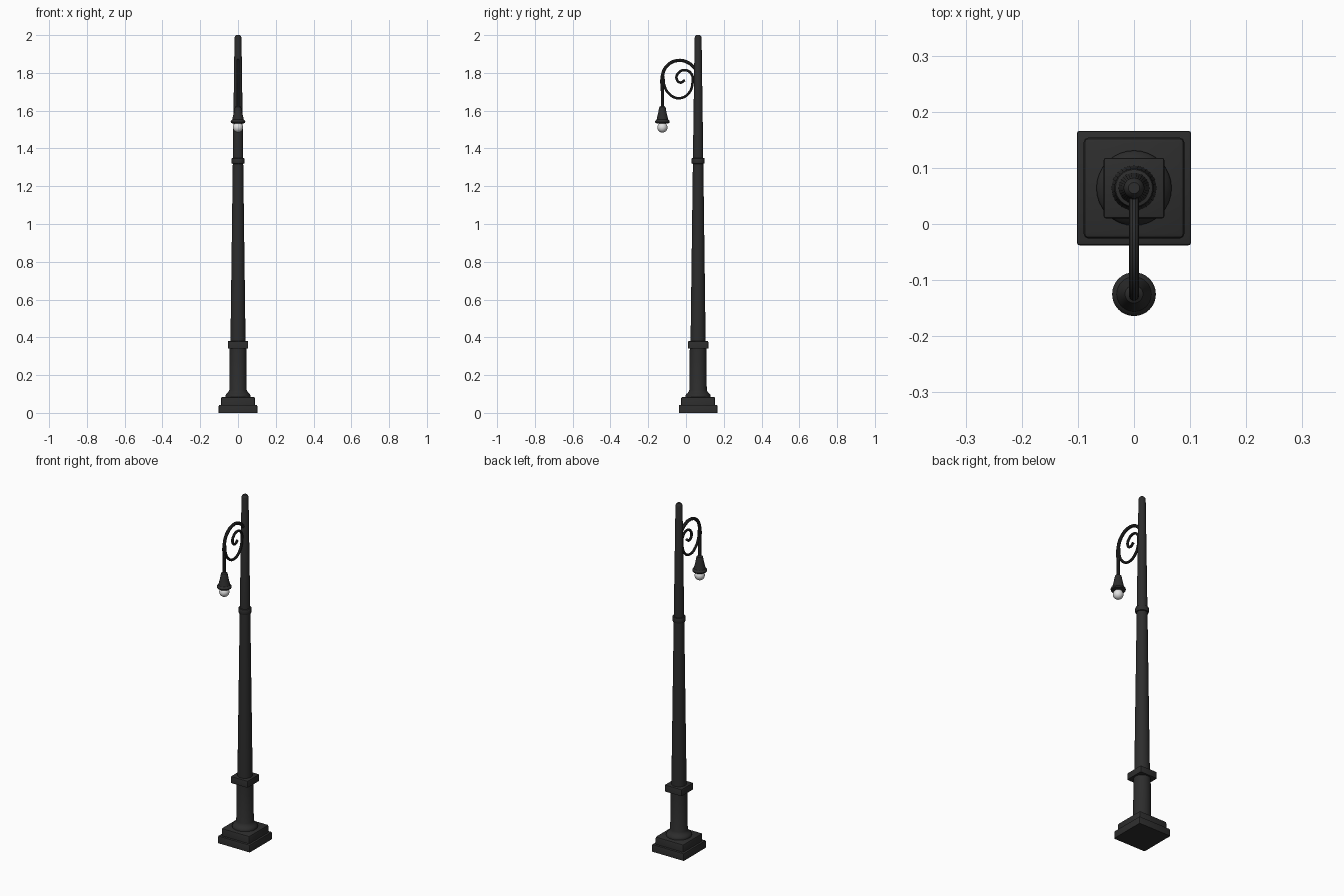
import bpy, bmesh, math

if "Cube" in bpy.data.objects:
    bpy.data.objects.remove(bpy.data.objects["Cube"])

POLE_Y, LAMP_Y = 0.064, -0.125

def material(name, rgb):
    m = bpy.data.materials.new(name)
    m.diffuse_color = (*rgb, 1)
    m.use_nodes = True
    m.node_tree.nodes["Principled BSDF"].inputs["Base Color"].default_value = m.diffuse_color
    return m

IRON = material("dark iron", (0.026, 0.026, 0.026))
GLASS = material("pale glass", (0.75, 0.75, 0.75))

def finish(ob, mat, smooth=True):
    ob.data.materials.append(mat)
    if smooth:
        bpy.ops.object.select_all(action='DESELECT')
        ob.select_set(True)
        bpy.context.view_layer.objects.active = ob
        bpy.ops.object.shade_smooth_by_angle(angle=math.radians(35))
    return ob

def add_bmesh(name, bm):
    bmesh.ops.recalc_face_normals(bm, faces=bm.faces)
    me = bpy.data.meshes.new(name)
    bm.to_mesh(me)
    bm.free()
    ob = bpy.data.objects.new(name, me)
    bpy.context.collection.objects.link(ob)
    return ob

def lathe(name, profile, y, mat, n=32):
    """Closed turned shape from (radius, height) points."""
    bm = bmesh.new()
    rings = [[bm.verts.new((r * math.cos(2 * math.pi * i / n), y + r * math.sin(2 * math.pi * i / n), z))
              for i in range(n)] for r, z in profile]
    for a, b in zip(rings, rings[1:]):
        for i in range(n):
            bm.faces.new((a[i], a[(i + 1) % n], b[(i + 1) % n], b[i]))
    bm.faces.new(rings[0])
    bm.faces.new(rings[-1])
    return finish(add_bmesh(name, bm), mat)

def block(name, half, z0, z1, bevel):
    """Square slab with bevelled edges."""
    bm = bmesh.new()
    bmesh.ops.create_cube(bm, size=1)
    for v in bm.verts:
        v.co = (v.co.x * 2 * half, POLE_Y + v.co.y * 2 * half, z0 + (v.co.z + .5) * (z1 - z0))
    edges = [e for e in bm.edges if max(v.co.z for v in e.verts) > z0 + 1e-4]
    bmesh.ops.bevel(bm, geom=edges, offset=bevel, segments=2, affect='EDGES', profile=0.5)
    return finish(add_bmesh(name, bm), IRON)

def tube(name, pts, radius):
    """Round bar following (y, z) points."""
    cu = bpy.data.curves.new(name + "_path", 'CURVE')
    cu.dimensions = '3D'
    cu.bevel_depth = radius
    cu.bevel_resolution = 3
    cu.use_fill_caps = True
    cu.resolution_u = 8
    sp = cu.splines.new('BEZIER')
    sp.bezier_points.add(len(pts) - 1)
    for p, (y, z) in zip(sp.bezier_points, pts):
        p.co = (0, y, z)
        p.handle_left_type = p.handle_right_type = 'AUTO'
    tmp = bpy.data.objects.new(name + "_tmp", cu)
    bpy.context.collection.objects.link(tmp)
    me = bpy.data.meshes.new_from_object(tmp.evaluated_get(bpy.context.evaluated_depsgraph_get()))
    bpy.data.objects.remove(tmp)
    ob = bpy.data.objects.new(name, me)
    bpy.context.collection.objects.link(ob)
    me.materials.clear()
    return finish(ob, IRON)

# stepped square base
block("base_plinth", 0.102, 0.0, 0.042, 0.005)
block("base_step", 0.09, 0.04, 0.085, 0.009)

# lower column with flared foot
lathe("lower_column", [(0.067, 0.08), (0.067, 0.09), (0.064, 0.098), (0.057, 0.104),
                       (0.05, 0.112), (0.046, 0.122), (0.044, 0.35)], POLE_Y, IRON)
block("square_collar", 0.054, 0.342, 0.38, 0.004)

# tapered pole with rounded tip
lathe("pole", [(0.040, 0.375), (0.0275, 1.335), (0.0185, 1.985), (0.016, 1.994), (0.010, 2.0)],
      POLE_Y, IRON)
lathe("upper_collar", [(0.027, 1.318), (0.033, 1.32), (0.035, 1.325), (0.035, 1.343),
                       (0.033, 1.348), (0.025, 1.35)], POLE_Y, IRON)

# hooked arm from the pole over to the lamp
tube("hanging_arm", [(-0.125, 1.60), (-0.125, 1.70), (-0.125, 1.785), (-0.10, 1.838), (-0.04, 1.866),
                     (0.015, 1.852), (0.055, 1.815)], 0.009)

# decorative scroll under the arm
tube("scroll", [(-0.120, 1.785), (-0.115, 1.735), (-0.088, 1.688), (-0.038, 1.666), (0.012, 1.69),
                (0.035, 1.75), (0.027, 1.797), (-0.008, 1.815), (-0.040, 1.80), (-0.05, 1.77),
                (-0.03, 1.749), (-0.006, 1.762)], 0.007)

# lamp shade and globe
lathe("lamp_shade", [(0.009, 1.625), (0.016, 1.62), (0.019, 1.608), (0.022, 1.59), (0.031, 1.552),
                     (0.037, 1.547), (0.039, 1.541), (0.037, 1.535), (0.028, 1.532)], LAMP_Y, IRON)
R, CZ = 0.027, 1.511
lathe("lamp_globe", [(max(R * math.sin(a), 0.0005), CZ - R * math.cos(a))
                     for a in [math.pi * i / 14 for i in range(15)]], LAMP_Y, GLASS, 28)
